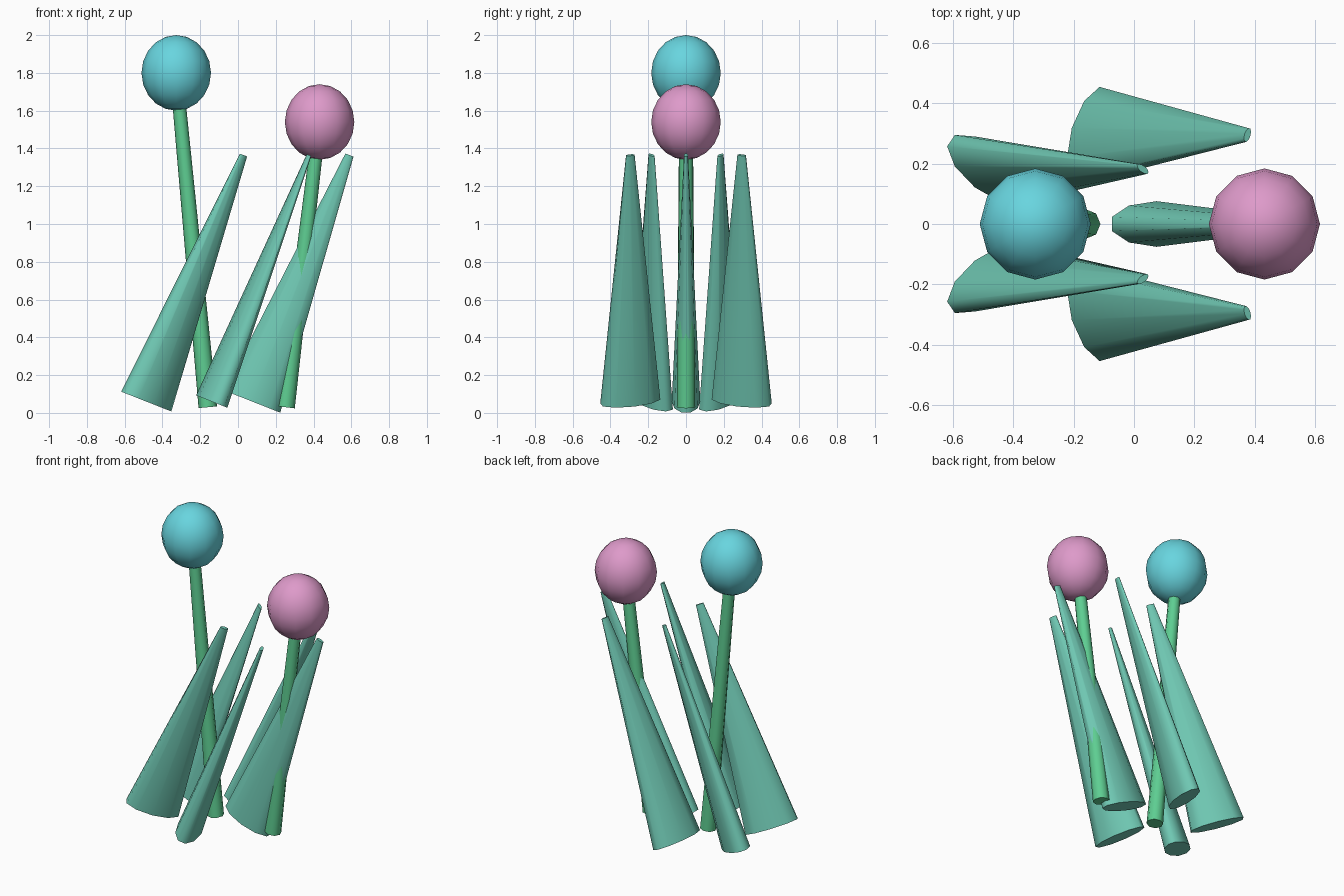
import bpy, math
from mathutils import Matrix, Vector

if "Cube" in bpy.data.objects:
    bpy.data.objects.remove(bpy.data.objects["Cube"])


def material(name, rgb):
    # sRGB 0-255 to linear viewport colour
    m = bpy.data.materials.new(name)
    lin = [((c / 255 + 0.055) / 1.055) ** 2.4 for c in rgb]
    m.diffuse_color = (*lin, 1)
    m.use_nodes = True
    m.node_tree.nodes["Principled BSDF"].inputs["Base Color"].default_value = m.diffuse_color
    return m


LEAF = material("leaf teal", (112, 201, 180))
STEM = material("stem green", (94, 206, 146))
BLUE = material("bloom blue", (104, 213, 223))
PINK = material("bloom pink", (222, 154, 202))


def finish(name, mat, angle):
    ob = bpy.context.object
    ob.name = name
    ob.data.materials.append(mat)
    bpy.ops.object.shade_smooth_by_angle(angle=math.radians(angle))
    return ob


def taper(name, mat, base, tip, r1, r2, sides, flat=(1, 1), spin=0):
    # Tapered rod from base to tip, with an oval section turned by spin
    base, tip = Vector(base), Vector(tip)
    axis = tip - base
    bpy.ops.mesh.primitive_cone_add(vertices=sides, radius1=r1, radius2=r2,
                                    depth=axis.length)
    ob = finish(name, mat, 55)
    tilt = math.atan2(axis.x, axis.z)
    ob.data.transform(Matrix.Rotation(tilt, 4, 'Y')
                      @ Matrix.Rotation(spin, 4, 'Z')
                      @ Matrix.Diagonal((*flat, 1, 1)))
    ob.location = (base + tip) / 2


# Five leaves in a ring, all leaning to +x, long section pointing outward
for i in range(5):
    a = i * math.tau / 5
    x, y = 0.31 * math.cos(a), 0.31 * math.sin(a)
    taper(f"leaf_{i + 1}", LEAF, (x - 0.235, y, 0.06), (x + 0.28, y, 1.365),
          0.168, 0.024, 10, flat=(1, 0.45), spin=a)

# Two stems, each with a round bloom
for name, mat, foot, head in (("blue", BLUE, (-0.16, 0, 0.03), (-0.327, 0, 1.8)),
                              ("pink", PINK, (0.252, 0, 0.03), (0.432, 0, 1.54))):
    top = Vector(foot).lerp(Vector(head), 0.95)
    taper(f"{name}_stem", STEM, foot, top, 0.049, 0.035, 8)
    bpy.ops.mesh.primitive_uv_sphere_add(segments=12, ring_count=10,
                                         radius=0.184, location=head)
    ob = finish(f"{name}_bloom", mat, 60)
    ob.scale.z = 0.2 / 0.184
